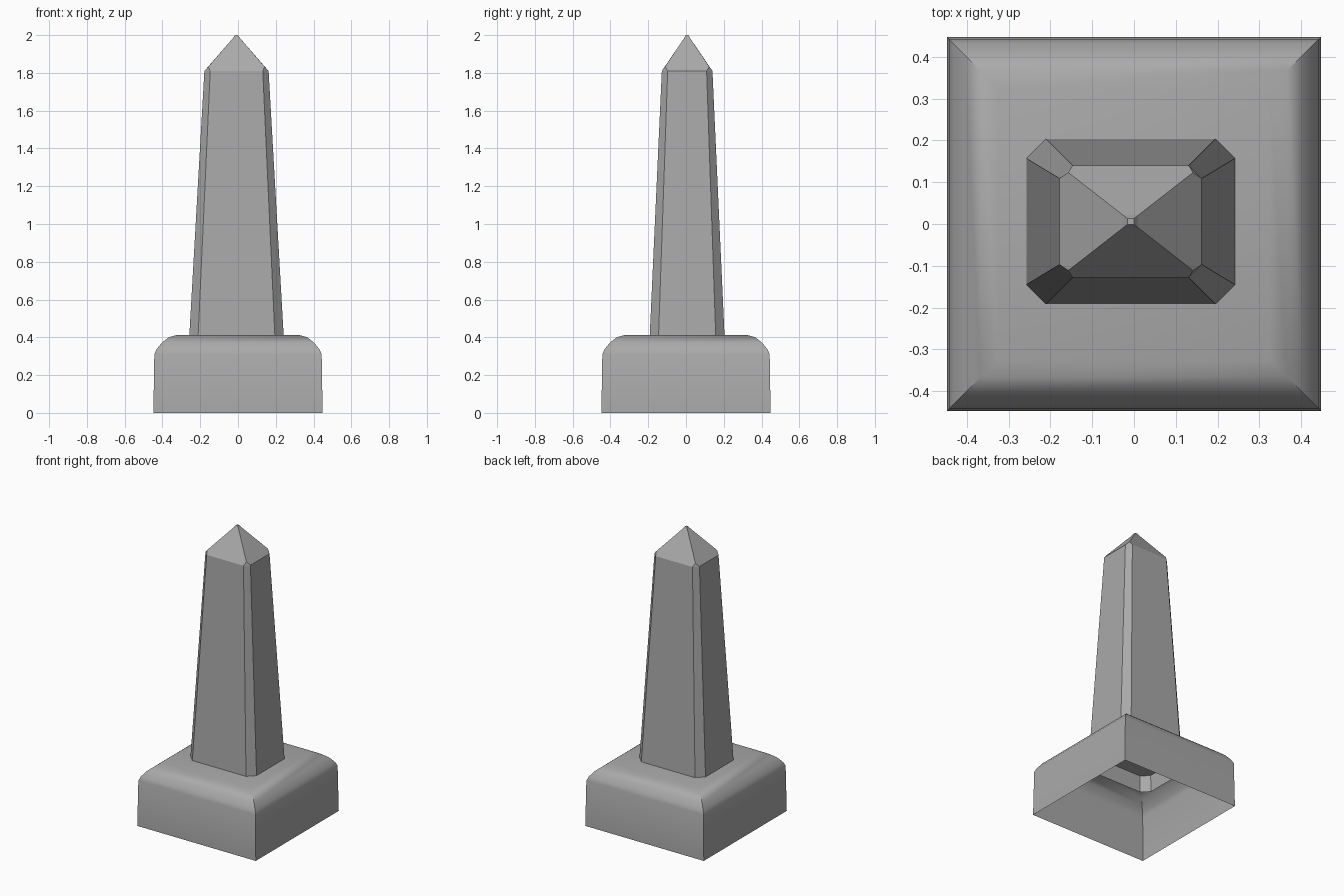
import bpy
import bmesh
import math

cube = bpy.data.objects.get("Cube")
if cube:
    bpy.data.objects.remove(cube, do_unlink=True)

stone = bpy.data.materials.new("grey_stone")
stone.use_nodes = True
GREY = (0.4, 0.4, 0.4, 1)
stone.diffuse_color = GREY
stone.node_tree.nodes["Principled BSDF"].inputs["Base Color"].default_value = GREY


def add_ring(bm, points, z):
    return [bm.verts.new((x, y, z)) for x, y in points]


def bridge(bm, low, high):
    n = len(low)
    for i in range(n):
        j = (i + 1) % n
        bm.faces.new((low[i], low[j], high[j], high[i]))


def finish(bm, name):
    mesh = bpy.data.meshes.new(name)
    bm.to_mesh(mesh)
    bm.free()
    obj = bpy.data.objects.new(name, mesh)
    bpy.context.collection.objects.link(obj)
    mesh.materials.append(stone)
    return obj


def rectangle(cx, cy, hx, hy):
    return [(cx + sx * hx, cy + sy * hy)
            for sx, sy in ((-1, -1), (1, -1), (1, 1), (-1, 1))]


def chamfered(cx, cy, hx, hy, c):
    # Two points per corner, counter-clockwise from the -x -y corner
    return [(cx - hx, cy - hy + c), (cx - hx + c, cy - hy),
            (cx + hx - c, cy - hy), (cx + hx, cy - hy + c),
            (cx + hx, cy + hy - c), (cx + hx - c, cy + hy),
            (cx - hx + c, cy + hy), (cx - hx, cy + hy - c)]


# Plinth: hollow block, open underneath, with a rounded shoulder
bm = bmesh.new()
profile = [(0.448, 0), (0.443, 0.31), (0.432, 0.335),
           (0.405, 0.37), (0.367, 0.4), (0.325, 0.412)]
rings = [add_ring(bm, rectangle(0, 0, h, h), z) for h, z in profile]
for low, high in zip(rings, rings[1:]):
    bridge(bm, low, high)
bm.faces.new(rings[-1])
plinth = finish(bm, "plinth")
bpy.ops.object.select_all(action="DESELECT")
plinth.select_set(True)
bpy.context.view_layer.objects.active = plinth
bpy.ops.object.shade_smooth_by_angle(angle=math.radians(32))

# Shaft: tapered, chamfered corners, open foot sunk into the plinth
CX, CY = -0.008, 0.006
bm = bmesh.new()
foot = add_ring(bm, chamfered(CX, CY, 0.256, 0.203, 0.048), 0.3)
neck = add_ring(bm, chamfered(CX, CY, 0.17, 0.134, 0.031), 1.81)
bridge(bm, foot, neck)

# Pyramid cap: each chamfer ends in a point on the cap's ridge
ridge = add_ring(bm, rectangle(CX, CY, 0.149, 0.117), 1.833)
tip = add_ring(bm, rectangle(CX, CY, 0.018, 0.015), 1.985)
crown = add_ring(bm, rectangle(CX, CY, 0.008, 0.007), 2.0)
for i in range(4):
    j = (i + 1) % 4
    bm.faces.new((neck[2 * i], neck[2 * i + 1], ridge[i]))
    bm.faces.new((neck[2 * i + 1], neck[2 * j], ridge[j], tip[j], tip[i], ridge[i]))
bridge(bm, tip, crown)
bm.faces.new(crown)
finish(bm, "obelisk_shaft")
